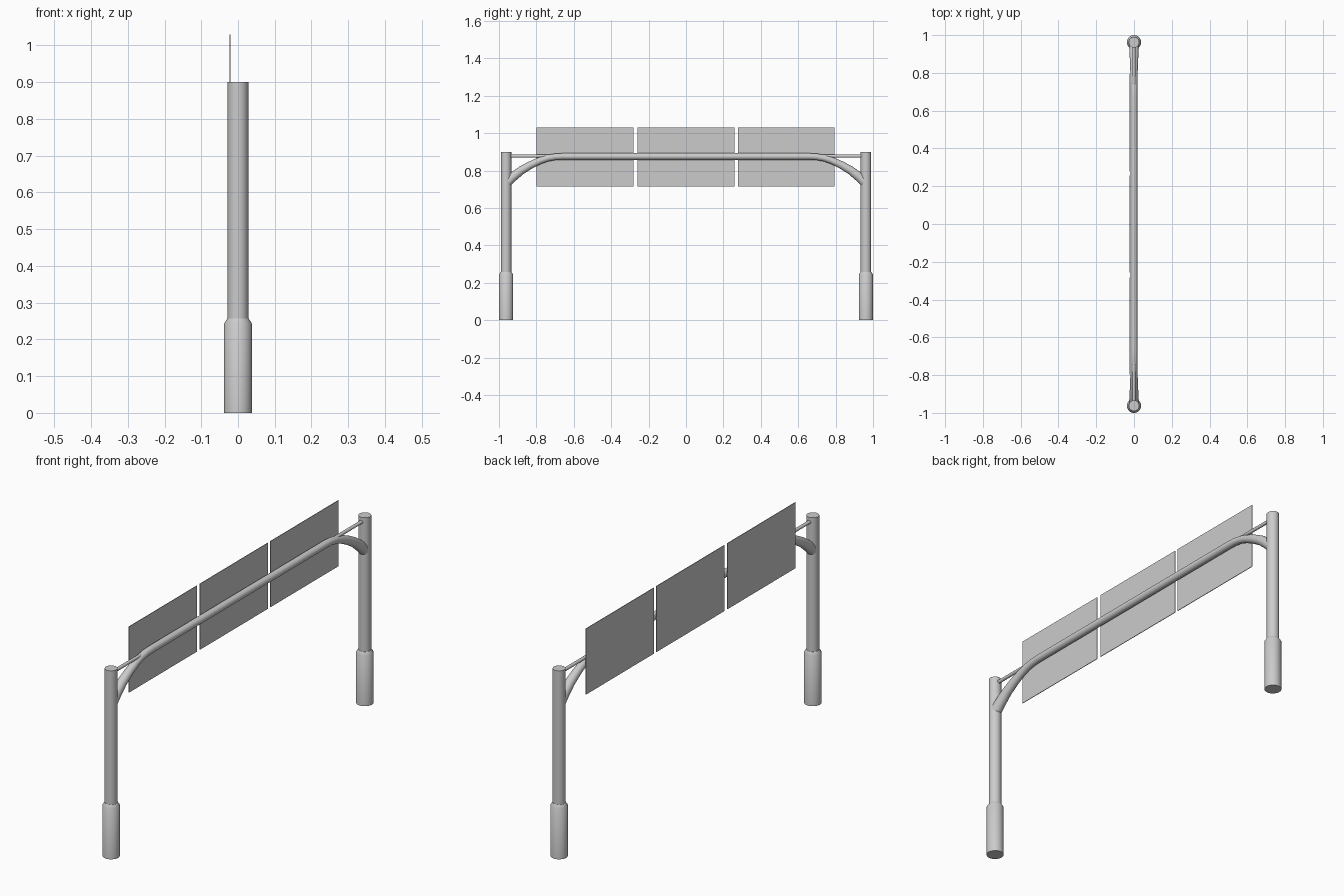
import bpy, bmesh, math
from mathutils import Vector

if "Cube" in bpy.data.objects:
    bpy.data.objects.remove(bpy.data.objects["Cube"])

POST_Y = 0.962


def tube(name, path, sides):
    """Capped round tube in the x=0 plane; path = [(y, z, radius), ...]."""
    bm = bmesh.new()
    pts = [Vector((0, y, z)) for y, z, _ in path]
    rings = []
    for i, p in enumerate(pts):
        tangent = (pts[min(i + 1, len(pts) - 1)] - pts[max(i - 1, 0)]).normalized()
        side = Vector((1, 0, 0))
        up = side.cross(tangent)
        r = path[i][2]
        angles = [2 * math.pi * k / sides for k in range(sides)]
        rings.append([bm.verts.new(p + r * (math.cos(a) * side + math.sin(a) * up))
                      for a in angles])
    for a, b in zip(rings, rings[1:]):
        for k in range(sides):
            n = (k + 1) % sides
            bm.faces.new((a[k], a[n], b[n], b[k]))
    bm.faces.new(rings[0])
    bm.faces.new(rings[-1])
    bmesh.ops.recalc_face_normals(bm, faces=bm.faces)
    mesh = bpy.data.meshes.new(name)
    bm.to_mesh(mesh)
    bm.free()
    obj = bpy.data.objects.new(name, mesh)
    bpy.context.collection.objects.link(obj)
    bpy.ops.object.select_all(action='DESELECT')
    obj.select_set(True)
    bpy.context.view_layer.objects.active = obj
    bpy.ops.object.shade_smooth_by_angle(angle=math.radians(35))
    return obj


# Posts with a thicker sleeve at the foot, and the straight upper tie rods
for label, s in (("left", -1), ("right", 1)):
    y = s * POST_Y
    tube(f"post_{label}", [(y, 0.25, 0.028), (y, 0.90, 0.028)], 32)
    tube(f"post_base_{label}", [(y, 0, 0.038), (y, 0.243, 0.038), (y, 0.257, 0.029)], 32)
    tube(f"tie_rod_{label}", [(y, 0.877, 0.008), (s * 0.70, 0.877, 0.008)], 16)

# Main beam: bends down and thickens toward each post
half = [(-0.958, 0.735, 0.0265), (-0.925, 0.766, 0.025), (-0.88, 0.801, 0.0225),
        (-0.83, 0.830, 0.0205), (-0.78, 0.853, 0.0185), (-0.74, 0.866, 0.0175),
        (-0.70, 0.873, 0.0175), (-0.66, 0.875, 0.0175)]
tube("main_beam", half + [(-y, z, r) for y, z, r in reversed(half)], 24)

# Three thin sign panels on the back side of the beam
for label, y in (("left", -0.540), ("middle", 0.0), ("right", 0.535)):
    bpy.ops.mesh.primitive_cube_add(size=1, location=(-0.022, y, 0.872))
    panel = bpy.context.object
    panel.name = f"sign_panel_{label}"
    panel.scale = (0.003, 0.516, 0.316)
